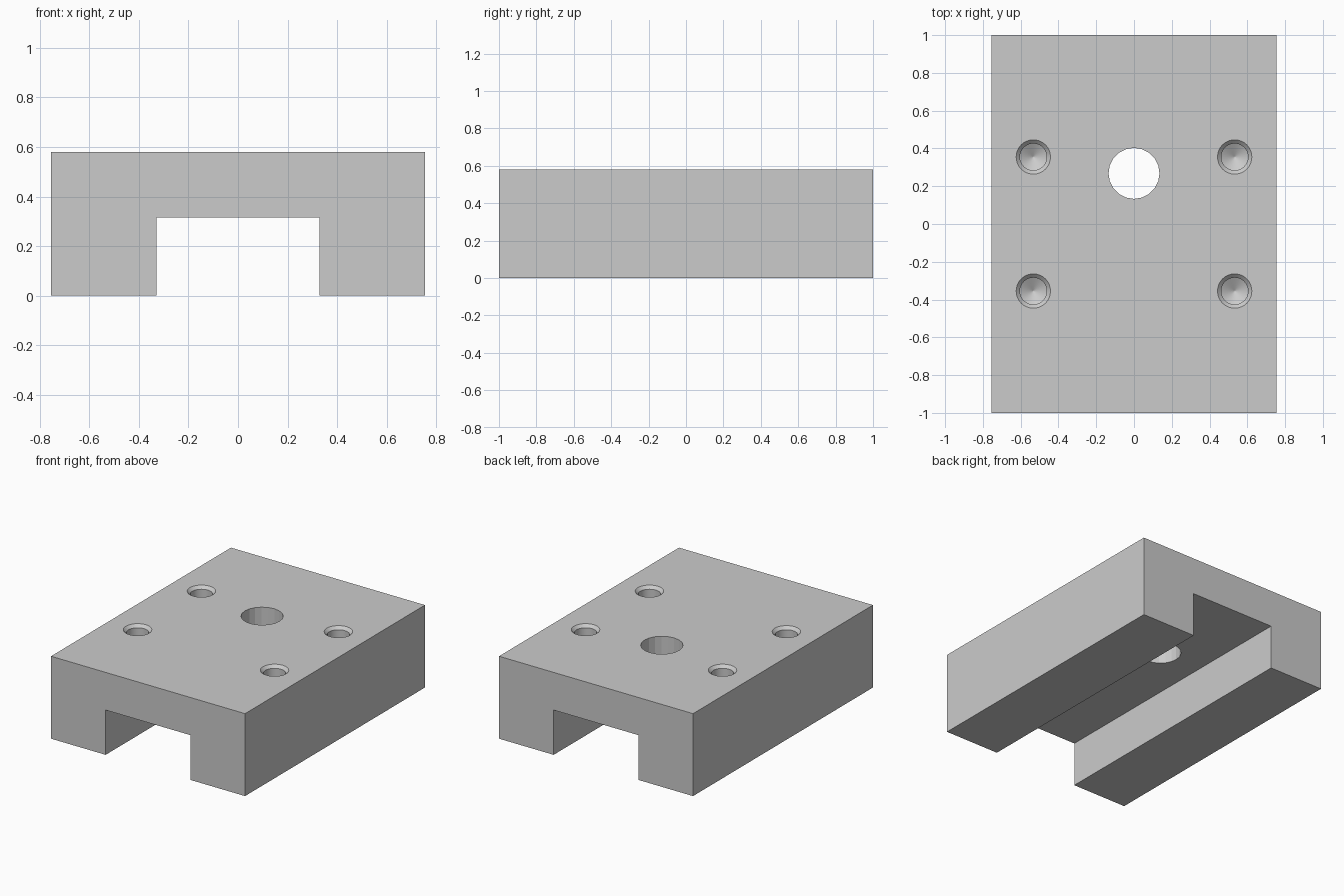
import bpy, bmesh, math

if "Cube" in bpy.data.objects:
    bpy.data.objects.remove(bpy.data.objects["Cube"])

W, L, H = 0.755, 1.0, 0.58       # half width, half length, height
CW, CH = 0.33, 0.315             # channel half width and height


def make_object(name, bm):
    bmesh.ops.recalc_face_normals(bm, faces=bm.faces)
    mesh = bpy.data.meshes.new(name)
    bm.to_mesh(mesh)
    bm.free()
    obj = bpy.data.objects.new(name, mesh)
    bpy.context.collection.objects.link(obj)
    return obj


def turned(name, profile, sides, location):
    """Closed round solid from stacked (radius, z) rings."""
    bm = bmesh.new()
    rings = [[bm.verts.new((r * math.cos(2 * math.pi * i / sides),
                            r * math.sin(2 * math.pi * i / sides), z))
              for i in range(sides)] for r, z in profile]
    for a, b in zip(rings, rings[1:]):
        for i in range(sides):
            j = (i + 1) % sides
            bm.faces.new((a[i], a[j], b[j], b[i]))
    bm.faces.new(rings[0])
    bm.faces.new(rings[-1])
    obj = make_object(name, bm)
    obj.location = location
    return obj


# Carriage body: channel profile extruded along y
bm = bmesh.new()
profile = [(-W, 0), (-CW, 0), (-CW, CH), (CW, CH), (CW, 0), (W, 0), (W, H), (-W, H)]
face = bm.faces.new([bm.verts.new((x, -L, z)) for x, z in profile])
ext = bmesh.ops.extrude_face_region(bm, geom=[face])
bmesh.ops.translate(bm, vec=(0, 2 * L, 0),
                    verts=[v for v in ext["geom"] if isinstance(v, bmesh.types.BMVert)])
body = make_object("carriage_block", bm)

# Through hole cutter
cutters = [turned("through_hole_cutter", [(0.135, 0.2), (0.135, 0.7)], 20, (0, 0.268, 0))]

# Blind screw holes: drill tip, straight bore, chamfered mouth
screw = [(0.002, -0.315), (0.071, -0.275), (0.071, -0.02), (0.091, 0), (0.091, 0.05)]
for sx in (-1, 1):
    for sy in (-1, 1):
        cutters.append(turned("screw_hole_cutter", screw, 32, (sx * 0.533, sy * 0.355, H)))

for c in cutters:
    c.hide_render = True
    c.hide_set(True)
    mod = body.modifiers.new(c.name, 'BOOLEAN')
    mod.operation = 'DIFFERENCE'
    mod.solver = 'EXACT'
    mod.object = c

# Apply the cuts and remove the helpers
bpy.context.view_layer.update()
deps = bpy.context.evaluated_depsgraph_get()
mesh = bpy.data.meshes.new_from_object(body.evaluated_get(deps))
body.modifiers.clear()
body.data = mesh
for c in cutters:
    bpy.data.objects.remove(c)

# Smooth screw holes, faceted centre hole and flat faces
bpy.context.view_layer.objects.active = body
body.select_set(True)
bpy.ops.object.shade_smooth_by_angle(angle=math.radians(15))
